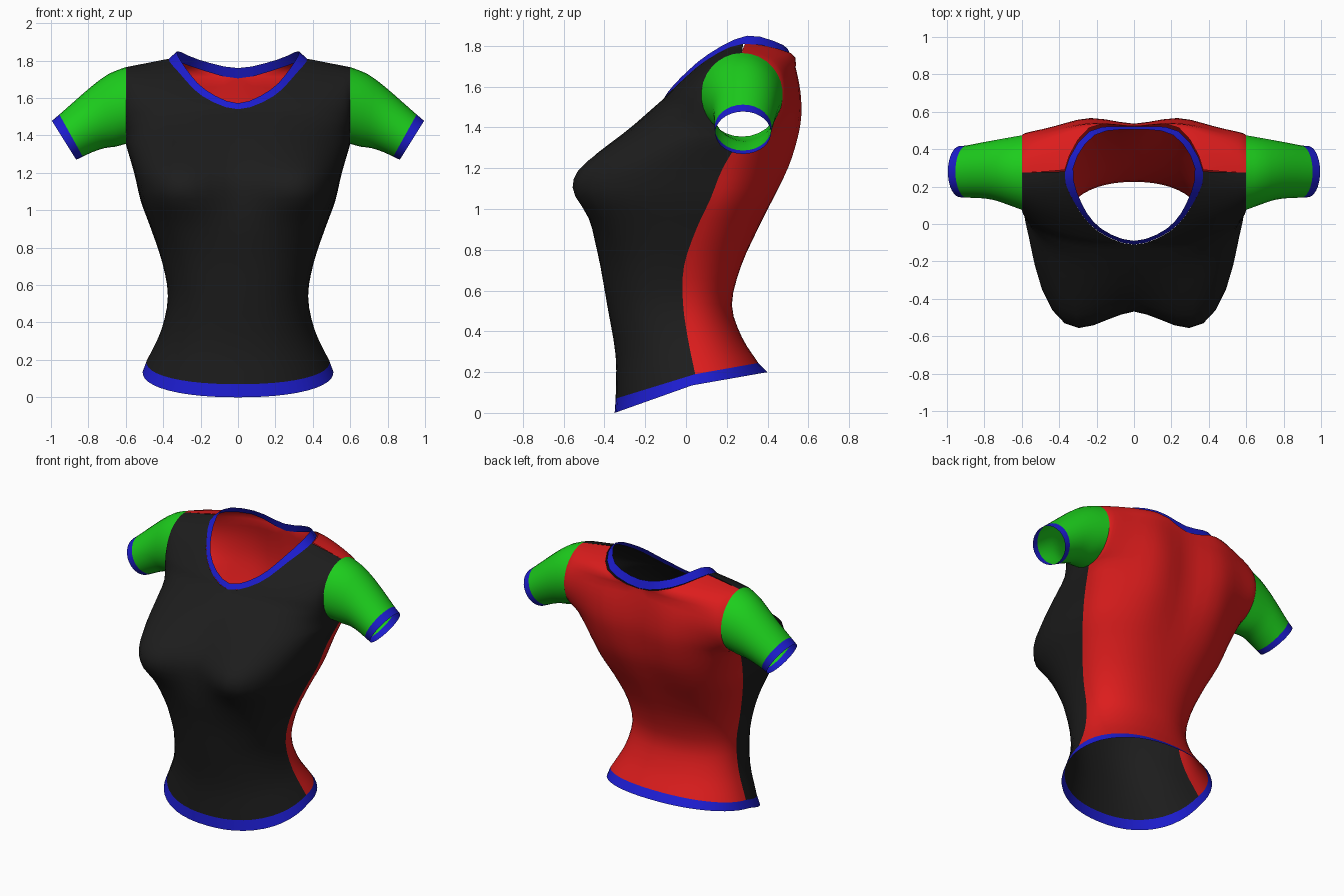
import bpy, bmesh, math
from mathutils import Vector

if "Cube" in bpy.data.objects:
    bpy.data.objects.remove(bpy.data.objects["Cube"])

COLS, STEP = 12, 3          # columns per quarter, rows per key


def material(name, rgb):
    m = bpy.data.materials.new(name)
    m.diffuse_color = (*rgb, 1)
    m.use_nodes = True
    m.node_tree.nodes["Principled BSDF"].inputs["Base Color"].default_value = m.diffuse_color
    return m


BLACK = material("black", (0.012, 0.012, 0.012))
RED = material("red", (0.72, 0.012, 0.012))
GREEN = material("green", (0.012, 0.62, 0.012))
BLUE = material("blue", (0.012, 0.012, 0.62))


def cat(keys, u):
    """Smooth curve through keys, one key per unit of u."""
    k = [Vector(p) for p in keys]
    k = [2 * k[0] - k[1]] + k + [2 * k[-1] - k[-2]]
    i = min(int(u + 1e-6), len(keys) - 2)
    t = u - i
    a, b, c, d = k[i:i + 4]
    return 0.5 * (2 * b + (c - a) * t + (2 * a - 5 * b + 4 * c - d) * t * t
                  + (3 * b - a - 3 * c + d) * t ** 3)


def sheet(name, rows, mat, flip=False):
    """Skin a grid of points and mirror it across x."""
    bm = bmesh.new()
    vs = [[bm.verts.new(p) for p in r] for r in rows]
    for r0, r1 in zip(vs, vs[1:]):
        for c in range(len(r0) - 1):
            q = [r0[c], r0[c + 1], r1[c + 1], r1[c]]
            bm.faces.new(q[::-1] if flip else q)
    bmesh.ops.remove_doubles(bm, verts=bm.verts, dist=1e-4)
    for f in bm.faces:
        f.smooth = True
    me = bpy.data.meshes.new(name)
    bm.to_mesh(me)
    bm.free()
    me.materials.append(mat)
    ob = bpy.data.objects.new(name, me)
    bpy.context.collection.objects.link(ob)
    mod = ob.modifiers.new("mirror", 'MIRROR')
    mod.merge_threshold = 0.001
    return ob


def arc(inner, outer, n, swell=None):
    """Quarter superellipse from the middle of the body to its side."""
    pts = []
    for c in range(COLS + 1):
        t = c / COLS
        s, k = math.sin(t * math.pi / 2), max(0, math.cos(t * math.pi / 2))
        r = (s ** n + k ** n) ** (-1 / n)
        x = inner[0] + (outer[0] - inner[0]) * r * s
        y = outer[1] + (inner[1] - outer[1]) * r * k
        z = outer[2] + (inner[2] - outer[2]) * r * k
        if swell:
            y += swell(x, z) * (1 - t ** 4)
        pts.append((x, y, z))
    return pts


def gauss(d, s):
    return math.exp(-0.5 * (d / s) ** 2)


def bust(x, z):
    return -0.14 * gauss(x - 0.36, 0.17) * gauss(z - 1.12, 0.11 if z < 1.12 else 0.17)


def shoulder_blade(x, z):
    return 0.045 * gauss(x - 0.25, 0.12) * gauss(z - 1.4, 0.28)


# Guide curves: side seam, centre lines, neckline seam and neckline edge
SEAM = [(.49, .045, .19), (.41, .01, .36), (.375, -.015, .54), (.405, -.01, .72),
        (.465, .05, .9), (.52, .12, 1.05), (.555, .18, 1.2), (.6, .275, 1.355)]
FRONT = [(0, -.345, .07), (0, -.345, .28), (0, -.385, .52), (0, -.42, .72),
         (0, -.455, .9), (0, -.455, 1.06), (0, -.435, 1.19), (0, -.34, 1.32),
         (0, -.21, 1.45), (0, -.11, 1.54)]
BACK = [(0, .355, .245), (0, .275, .37), (0, .225, .53), (0, .27, .72),
        (0, .35, .9), (0, .42, 1.05), (0, .48, 1.2), (0, .515, 1.35),
        (0, .53, 1.46), (0, .53, 1.58), (0, .52, 1.705)]
NECK = [(0, -.11, 1.54), (.19, -.04, 1.61), (.31, .1, 1.73), (.37, .28, 1.81),
        (.24, .495, 1.765), (0, .52, 1.705)]
NECK_EDGE = [(0, -.09, 1.572), (.175, -.025, 1.645), (.28, .11, 1.76),
             (.325, .3, 1.85), (.21, .475, 1.805), (0, .505, 1.76)]
ROUND_F = [2.2, 2.3, 2.4, 2.6, 3.1, 3.5, 3.3, 2.7, 2.2, 2, 1.5, 1.2, 1]
ROUND_B = [2.2, 2.2, 2.2, 2.2, 2.2, 2.3, 2.4, 2.4, 2.2, 2, 1.6, 1.3, 1]


def neck(keys, u):
    ends = [(-p[0], p[1], p[2]) for p in (keys[1], keys[-2])]
    return cat([ends[0]] + keys + [ends[1]], u + 1)


def armhole(phi):
    return Vector((.6, .275 - .2 * math.sin(phi), 1.56 - .205 * math.cos(phi)))


def panel(centre, rounding, side, swell):
    """Half of a body panel, from the hem seam to the shoulder seam."""
    rows, top = [], len(centre) - 1
    for j in range(12 * STEP + 1):
        v = j / STEP
        if v <= top:
            inner = cat(centre, v)
        else:
            inner = neck(NECK, v - 9 if side > 0 else 15 - v)
        outer = cat(SEAM, v) if v <= 7 else armhole(side * (v - 7) / 5 * math.pi)
        i = min(int(v), 11)
        n = rounding[i] + (rounding[i + 1] - rounding[i]) * (v - i)
        rows.append(arc(inner, outer, n, swell))
    return rows


# Body panels
front = panel(FRONT, ROUND_F, 1, bust)
back = panel(BACK, ROUND_B, -1, shoulder_blade)
sheet("front_panel", front, BLACK)
sheet("back_panel", back, RED, True)

# Hem band
side_low = (.51, .03, .135)
low = arc((0, -.35, 0), side_low, 2.2) + arc((0, .40, .20), side_low, 2.2)[-2::-1]
sheet("hem_band", [low, front[0] + back[0][-2::-1]], BLUE)

# Neck band
us = [i / STEP for i in range(5 * STEP + 1)]
sheet("neck_band", [[neck(k, u) for u in us] for k in (NECK, NECK_EDGE)], BLUE)

# Sleeves: top x, top z, bottom x, bottom z, centre y, half depth
SLEEVE = [(.6, 1.765, .6, 1.355, .275, .2), (.69, 1.73, .655, 1.34, .282, .18),
          (.78, 1.665, .715, 1.332, .288, .16), (.87, 1.587, .775, 1.312, .286, .148),
          (.955, 1.512, .83, 1.287, .28, .14), (.995, 1.478, .865, 1.27, .28, .137)]


def ring(u):
    tx, tz, bx, bz, cy, ry = cat(SLEEVE, u)
    pts = []
    for i in range(10 * STEP + 1):
        phi = i / (5 * STEP) * math.pi
        k = (1 - math.cos(phi)) / 2
        pts.append((bx + (tx - bx) * k, cy - ry * math.sin(phi), bz + (tz - bz) * k))
    return pts


sheet("sleeves", [ring(i / 2) for i in range(9)], GREEN, True)
sheet("cuffs", [ring(4), ring(5)], BLUE, True)
